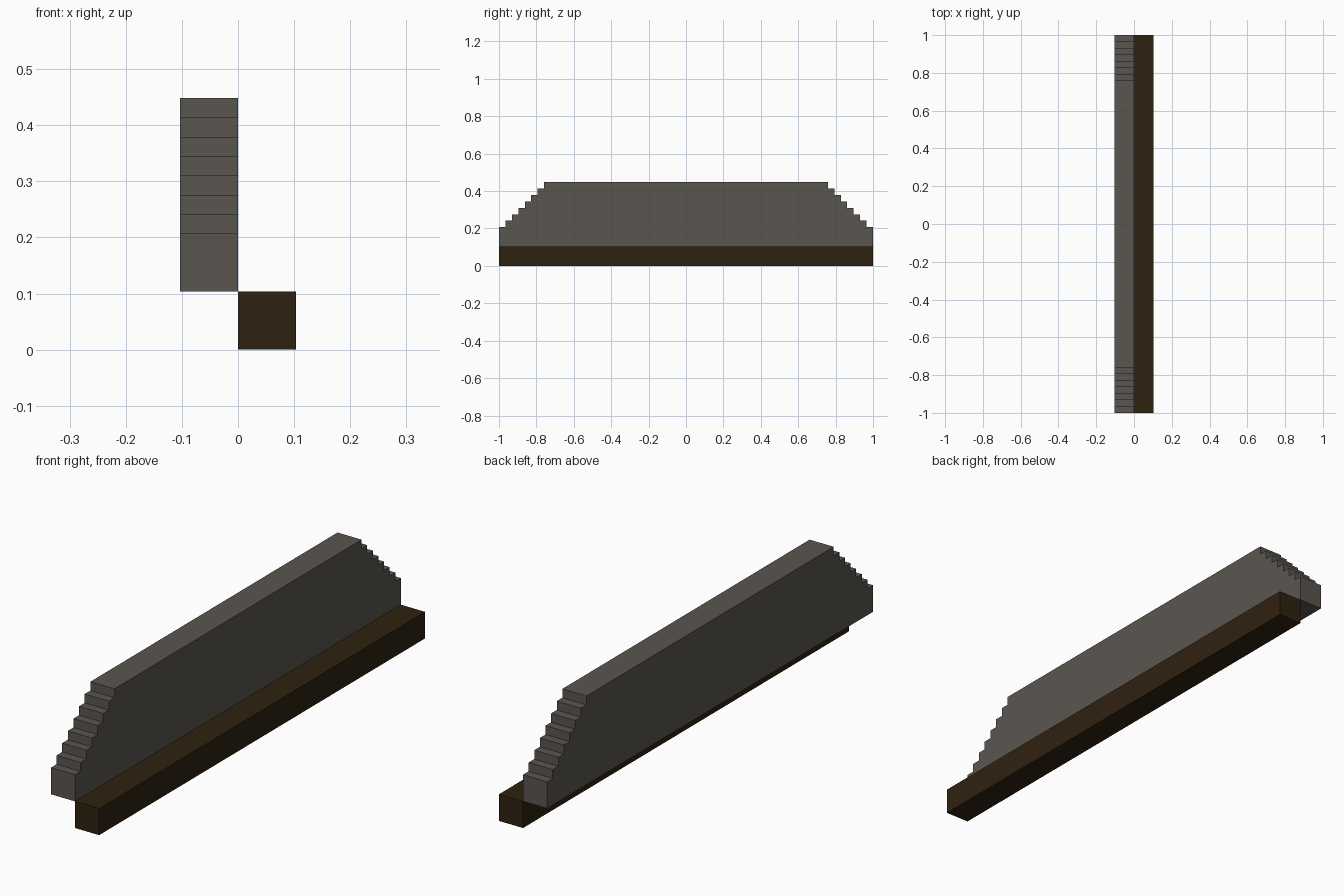
import bpy
import bmesh

cube = bpy.data.objects.get("Cube")
if cube:
    bpy.data.objects.remove(cube, do_unlink=True)

UNIT = 2 / 58       # one block
HALF = 29           # half length in blocks
STEPS = 7           # steps at each end


def flat_material(name, colour):
    mat = bpy.data.materials.new(name)
    mat.use_nodes = True
    mat.diffuse_color = colour
    bsdf = mat.node_tree.nodes["Principled BSDF"]
    bsdf.inputs["Base Color"].default_value = colour
    bsdf.inputs["Roughness"].default_value = 0.9
    return mat


def extrude_profile(name, profile, x0, x1, mat):
    """Extrude a (y, z) outline in blocks along x."""
    bm = bmesh.new()
    verts = [bm.verts.new((x0 * UNIT, y * UNIT, z * UNIT)) for y, z in profile]
    face = bm.faces.new(verts)
    side = bmesh.ops.extrude_face_region(bm, geom=[face])
    moved = [v for v in side["geom"] if isinstance(v, bmesh.types.BMVert)]
    bmesh.ops.translate(bm, verts=moved, vec=((x1 - x0) * UNIT, 0, 0))
    bmesh.ops.recalc_face_normals(bm, faces=bm.faces)
    mesh = bpy.data.meshes.new(name)
    bm.to_mesh(mesh)
    bm.free()
    mesh.materials.append(mat)
    obj = bpy.data.objects.new(name, mesh)
    bpy.context.collection.objects.link(obj)
    return obj


stone = flat_material("warm grey", (0.102, 0.092, 0.079, 1))
wood = flat_material("dark brown", (0.028, 0.016, 0.005, 1))

# Square beam along the ground
extrude_profile("base_beam", [(-HALF, 0), (HALF, 0), (HALF, 3), (-HALF, 3)],
                0, 3, wood)

# Upright slab with stepped ends, mirrored front to back
stairs = [(HALF, 3), (HALF, 6)]
for i in range(1, STEPS + 1):
    stairs += [(HALF - i, 5 + i), (HALF - i, 6 + i)]
outline = stairs + [(-y, z) for y, z in reversed(stairs)]
extrude_profile("stepped_slab", outline, -3, 0, stone)
